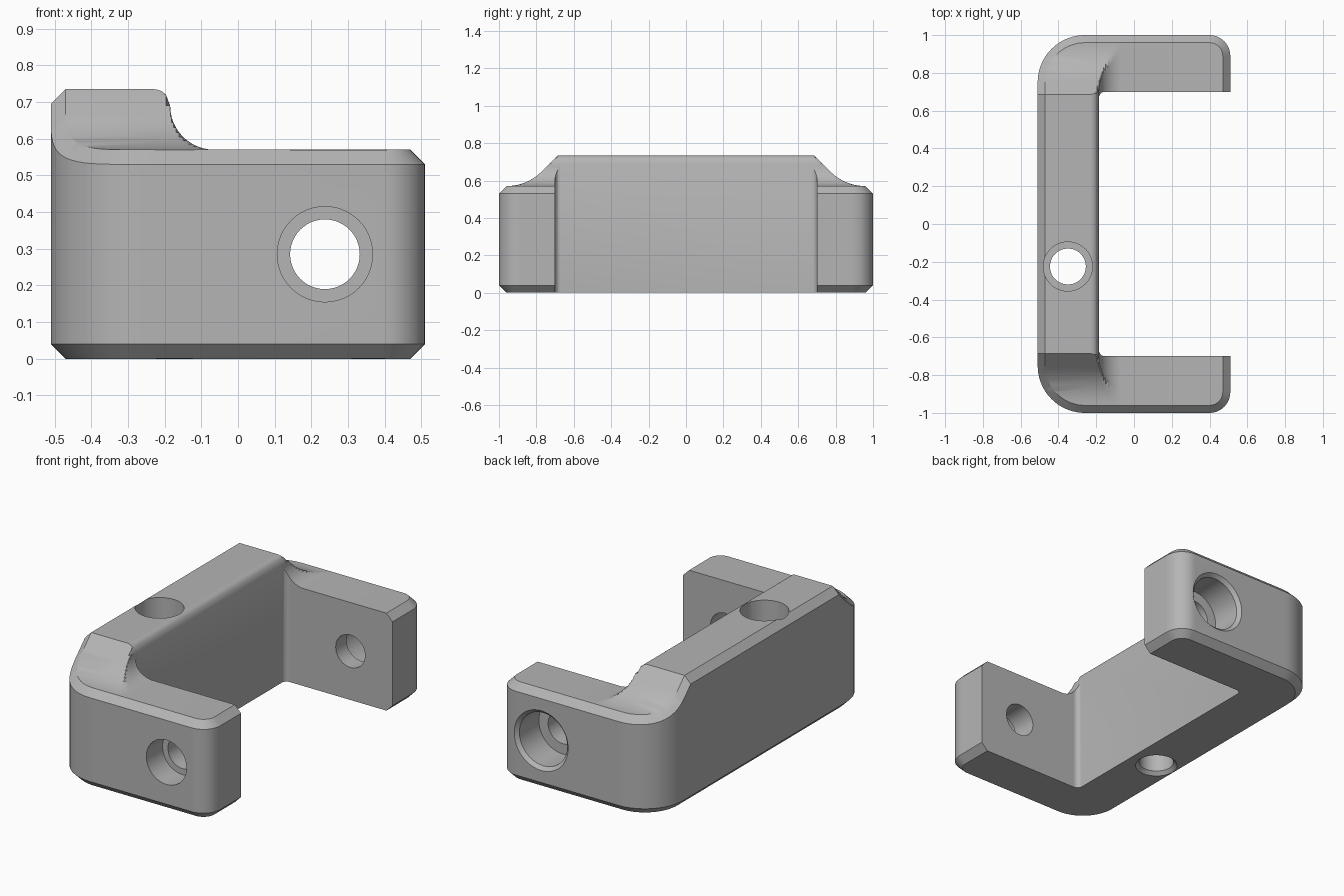
import bpy, bmesh
from math import sin, cos, pi, sqrt, hypot
from mathutils import Matrix

if "Cube" in bpy.data.objects:
    bpy.data.objects.remove(bpy.data.objects["Cube"], do_unlink=True)

# Main dimensions
HX, HY = 0.51, 1.0            # half sizes
R_BACK, R_TIP = 0.25, 0.11    # outer corner radii
CH = 0.04                     # chamfer
ARM_Z, SPINE_Z = 0.57, 0.735  # top heights
ARM_Y, WALL_X = 0.70, -0.185  # inner faces
ROUND, SWEEP = 0.045, 0.12    # convex and concave radii of the step
RAMP_Y, RAMP_R, RAMP_Z = 0.685, 0.266, 0.648


def step_height(x):
    """Rounded spine edge flowing into the arm top."""
    a, b = WALL_X - ROUND, WALL_X + SWEEP
    if x <= a:
        return SPINE_Z
    if x < WALL_X:
        return SPINE_Z - ROUND + sqrt(max(0, ROUND**2 - (x - a)**2))
    if x < b:
        return ARM_Z + SWEEP - sqrt(max(0, SWEEP**2 - (b - x)**2))
    return ARM_Z


def ramp_height(y):
    """Sloped end of the spine, easing onto the arm."""
    end = RAMP_Y + SPINE_Z - RAMP_Z + RAMP_R * sin(pi / 4)
    y = abs(y)
    z = SPINE_Z - max(0, y - RAMP_Y)
    if z >= RAMP_Z:
        return z
    if y < end:
        return ARM_Z + RAMP_R - sqrt(RAMP_R**2 - (end - y)**2)
    return ARM_Z


def ramp_place(z):
    """Inverse of ramp_height."""
    if z >= RAMP_Z:
        return RAMP_Y + SPINE_Z - z
    end = RAMP_Y + SPINE_Z - RAMP_Z + RAMP_R * sin(pi / 4)
    return end - sqrt(max(0, RAMP_R**2 - (RAMP_R + ARM_Z - z)**2))


def heights(x, y):
    """Bottom and top heights, with the chamfer along the outer outline."""
    r = R_TIP if x > 0 else R_BACK
    sx, sy = (1 if x > 0 else -1), (1 if y > 0 else -1)
    qx, qy = abs(x) - HX + r, abs(y) - HY + r
    if qx > 0 and qy > 0:
        n = hypot(qx, qy)
        d, dx, dy = r - n, qx / n, qy / n
    else:
        d = r - max(qx, qy)
        dx, dy = (1, 0) if qx > qy else (0, 1)
    k = max(0, CH - d)
    px, py = x - sx * dx * k, y - sy * dy * k
    return k, min(step_height(px), ramp_height(py)) - k


def arc(cx, cy, r, a0, a1, n):
    return [(cx + r * cos(a0 + (a1 - a0) * i / n),
             cy + r * sin(a0 + (a1 - a0) * i / n)) for i in range(n + 1)]


def outline(inset):
    half = [(HX - inset, ARM_Y)]
    half += arc(HX - R_TIP, HY - R_TIP, R_TIP - inset, 0, pi / 2, 10)
    half += arc(R_BACK - HX, HY - R_BACK, R_BACK - inset, pi / 2, pi, 18)
    return half + [(x, -y) for x, y in reversed(half)]


def make_object(name, bm):
    bmesh.ops.recalc_face_normals(bm, faces=bm.faces[:])
    me = bpy.data.meshes.new(name)
    bm.to_mesh(me)
    bm.free()
    ob = bpy.data.objects.new(name, me)
    bpy.context.collection.objects.link(ob)
    return ob


# Flat plan of the bracket: chamfer strip and inner field
bm = bmesh.new()
outer = [bm.verts.new((x, y, 0)) for x, y in outline(0)]
inner = [bm.verts.new((x, y, 0)) for x, y in outline(CH)]
for i in range(len(outer) - 1):
    bm.faces.new((outer[i], outer[i + 1], inner[i + 1], inner[i]))
F = 0.03
fillet = arc(WALL_X + F, ARM_Y - F, F, pi, pi / 2, 6)
inside = [(x, -y) for x, y in reversed(fillet)] + fillet
bm.faces.new(inner + [bm.verts.new((x, y, 0)) for x, y in inside])

# Cut lines where the top surface curves
xs = [WALL_X - ROUND * cos(pi / 2 * i / 6) for i in range(7)]
sweep = [WALL_X + SWEEP * (1 - cos(pi / 2 * i / 12)) for i in range(1, 13)]
ys = [ramp_place(step_height(x)) for x in xs + sweep] + [RAMP_Y]
cuts = [((x, 0, 0), (1, 0, 0)) for x in xs + sweep]
cuts += [((0, s * y, 0), (0, 1, 0)) for y in ys for s in (1, -1)]
for co, no in cuts:
    bmesh.ops.bisect_plane(bm, geom=bm.verts[:] + bm.edges[:] + bm.faces[:],
                           dist=1e-5, plane_co=co, plane_no=no)
bmesh.ops.remove_doubles(bm, verts=bm.verts[:], dist=1e-4)

# Raise the plan into a solid
ret = bmesh.ops.extrude_face_region(bm, geom=bm.faces[:])
top = {g for g in ret["geom"] if isinstance(g, bmesh.types.BMVert)}
for v in bm.verts:
    low, high = heights(v.co.x, v.co.y)
    v.co.z = high if v in top else low
bmesh.ops.triangulate(bm, faces=[f for f in bm.faces if len(f.verts) > 3])
bracket = make_object("bracket", bm)


def stepped_cutter(name, profile, matrix, n=48):
    """Turned cutter from (distance along axis, radius) pairs."""
    bm = bmesh.new()
    rings = [[bm.verts.new((r * cos(2 * pi * i / n), r * sin(2 * pi * i / n), t))
              for i in range(n)] for t, r in profile]
    for a, b in zip(rings, rings[1:]):
        for i in range(n):
            j = (i + 1) % n
            bm.faces.new((a[i], a[j], b[j], b[i]))
    bm.faces.new(rings[0])
    bm.faces.new(rings[-1])
    bm.transform(matrix)
    ob = make_object(name, bm)
    ob.hide_render = True
    return ob


# Bolt holes through both arms and the spine
BORE, SEAT, WIDE = 0.095, 0.13, 0.155
along_y = Matrix.Translation((0.237, 0, 0.285)) @ Matrix.Rotation(-pi / 2, 4, "X")
along_z = Matrix.Translation((-0.35, -0.225, 0))
cutters = [
    stepped_cutter("front_hole_cutter", [(-1.1, SEAT), (-0.85, SEAT),
                   (-0.85, BORE), (-0.6, BORE)], along_y),
    stepped_cutter("back_hole_cutter", [(0.6, BORE), (0.8, BORE), (0.8, WIDE),
                   (0.98, WIDE), (1.02, WIDE + 0.04)], along_y),
    stepped_cutter("spine_hole_cutter", [(-0.02, BORE + 0.04), (0.02, BORE),
                   (0.4, BORE), (0.4, SEAT), (0.9, SEAT)], along_z),
]
bpy.ops.object.select_all(action="DESELECT")
bracket.select_set(True)
bpy.context.view_layer.objects.active = bracket
for c in cutters:
    mod = bracket.modifiers.new(c.name, "BOOLEAN")
    mod.operation, mod.solver, mod.object = "DIFFERENCE", "EXACT", c
    bpy.ops.object.modifier_apply(modifier=mod.name)
    bpy.data.objects.remove(c, do_unlink=True)

# Plain grey finish
grey = bpy.data.materials.new("plain_grey")
grey.use_nodes = True
colour = (0.46, 0.46, 0.46, 1)
grey.diffuse_color = colour
grey.node_tree.nodes["Principled BSDF"].inputs["Base Color"].default_value = colour
bracket.data.materials.clear()
bracket.data.materials.append(grey)
bpy.ops.object.shade_smooth_by_angle(angle=pi / 6)
